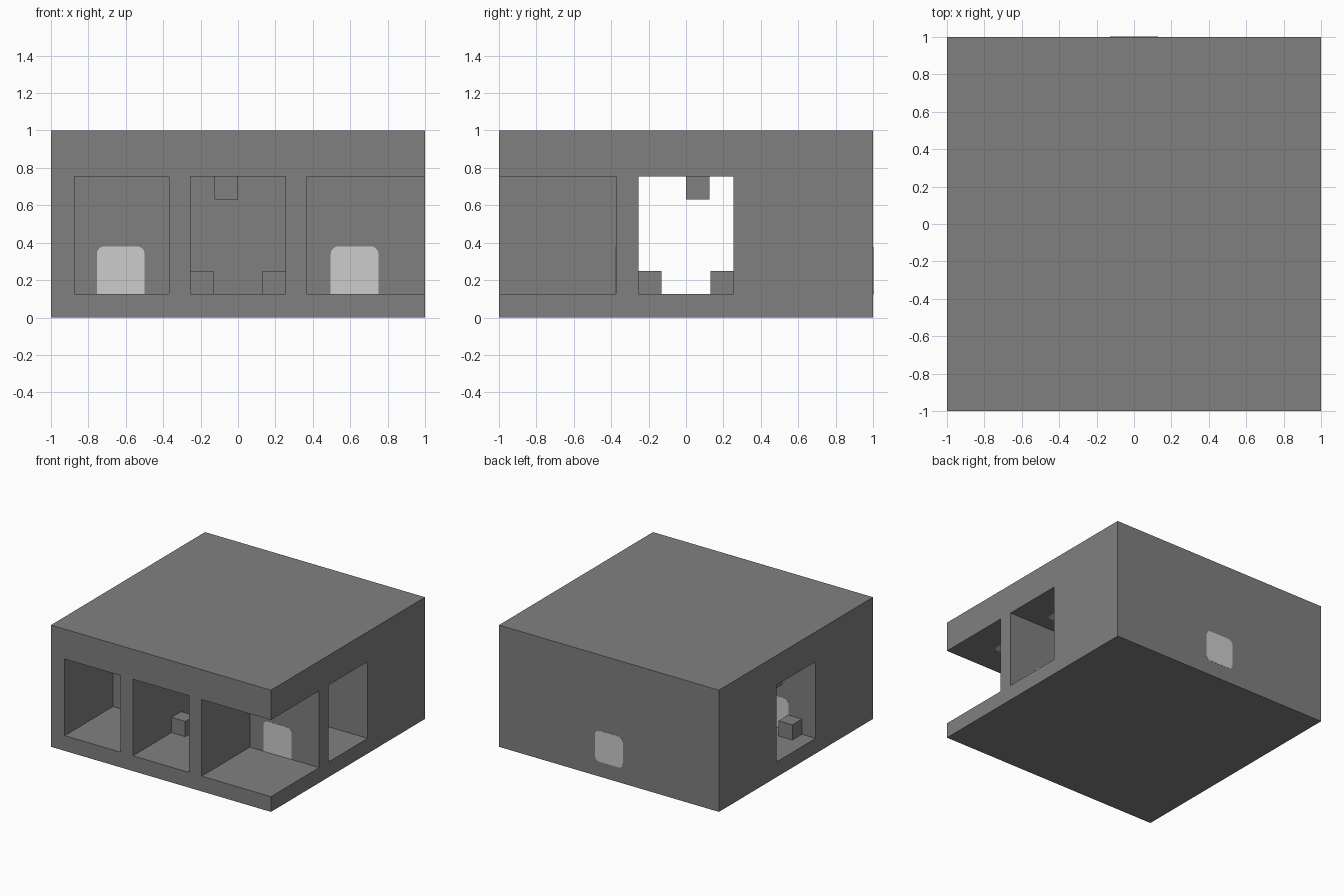
import bpy, bmesh
from mathutils import Matrix, Vector

if "Cube" in bpy.data.objects:
    bpy.data.objects.remove(bpy.data.objects["Cube"], do_unlink=True)


def material(name, value):
    mat = bpy.data.materials.new(name)
    mat.use_nodes = True
    color = (value, value, value, 1)
    mat.diffuse_color = color
    mat.node_tree.nodes["Principled BSDF"].inputs["Base Color"].default_value = color
    return mat


stone = material("mid grey", 0.216)
pale = material("pale grey", 0.604)


def finish(name, bm, mat):
    mesh = bpy.data.meshes.new(name)
    bm.to_mesh(mesh)
    bm.free()
    mesh.materials.append(mat)
    obj = bpy.data.objects.new(name, mesh)
    bpy.context.collection.objects.link(obj)
    return obj


def box(name, low, high, mat=stone):
    low, high = Vector(low), Vector(high)
    bm = bmesh.new()
    bmesh.ops.create_cube(bm, size=1)
    bmesh.ops.scale(bm, vec=high - low, verts=bm.verts)
    bmesh.ops.translate(bm, vec=(low + high) / 2, verts=bm.verts)
    return finish(name, bm, mat)


def rounded_plate(name, center, height=0.255, upright=True):
    """Thin square plate with rounded corners, centred on a surface."""
    bm = bmesh.new()
    bmesh.ops.create_cube(bm, size=1)
    bmesh.ops.scale(bm, vec=(0.255, height, 0.003), verts=bm.verts)
    corners = [e for e in bm.edges
               if abs(e.verts[0].co.z - e.verts[1].co.z) > 0.001]
    bmesh.ops.bevel(bm, geom=corners, offset=0.04, segments=5,
                    profile=0.5, affect='EDGES')
    if upright:
        bmesh.ops.rotate(bm, matrix=Matrix.Rotation(1.570796, 3, 'X'), verts=bm.verts)
    bmesh.ops.translate(bm, vec=center, verts=bm.verts)
    return finish(name, bm, pale)


FLOOR, CEILING = 0.125, 0.755
HALF = 0.255          # half width of the passages
WALL = -0.375         # back wall of the front alcoves

# Main block, hollowed by the alcoves and passages
block = box("building_block", (-1, -1, 0), (1, 1, 1))
rooms = {
    "left_tunnel_cutter": ((-1.2, -HALF), (1.2, HALF)),
    "front_passage_cutter": ((-HALF, -1.2), (HALF, 0)),
    "closed_alcove_cutter": ((-0.875, -1.2), (-0.37, WALL)),
    "corner_alcove_cutter": ((0.37, -1.2), (1.2, WALL)),
}
bpy.context.view_layer.objects.active = block
for name, (low, high) in rooms.items():
    cutter = box(name, (*low, FLOOR), (*high, CEILING))
    cutter.hide_render = True
    mod = block.modifiers.new(name, 'BOOLEAN')
    mod.operation = 'DIFFERENCE'
    mod.solver = 'EXACT'
    mod.object = cutter
    bpy.ops.object.modifier_apply(modifier=mod.name)
    bpy.data.objects.remove(cutter, do_unlink=True)

# Small cubes on the floor and under the ceiling
SIZE = 0.125
cubes = [
    ("passage_floor_cube", -HALF, -0.5, FLOOR),
    ("tunnel_floor_cube", -0.875, -HALF, FLOOR),
    ("junction_floor_cube", HALF - SIZE, HALF - SIZE, FLOOR),
    ("passage_ceiling_cube", -SIZE, -0.5, CEILING - SIZE),
    ("tunnel_ceiling_cube", -0.875, 0, CEILING - SIZE),
]
for name, x, y, z in cubes:
    box(name, (x, y, z), (x + SIZE, y + SIZE, z + SIZE))

# Pale panels on both faces of the alcove walls, running into the floor
for side, x in (("right", -0.627), ("left", 0.623)):
    rounded_plate(side + "_alcove_panel", (x, WALL, 0.215), height=0.33)
    rounded_plate(side + "_tunnel_panel", (x, -HALF, 0.215), height=0.33)

# Pale panel outside on the back
rounded_plate("back_panel", (0, 1, 0.25))

# Pale ceiling panels in the alcoves and passages
for side, x in (("right", -0.625), ("middle", 0), ("left", 0.625)):
    for row, y in (("front", -0.625), ("tunnel", 0)):
        rounded_plate(f"{side}_{row}_ceiling_panel", (x, y, CEILING), upright=False)
